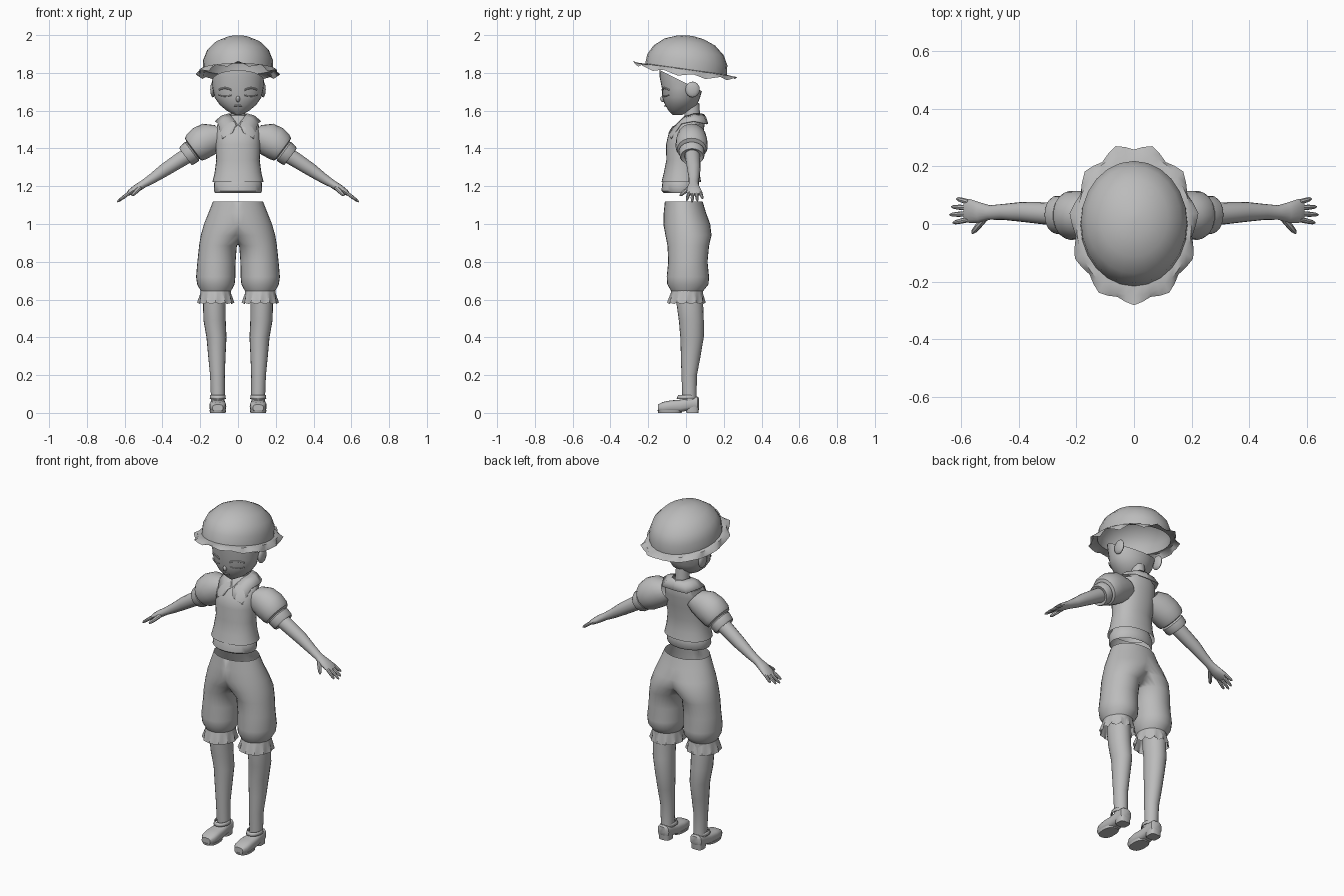
import bpy
import bmesh
from math import cos, sin, pi, radians
from mathutils import Vector, Matrix

if "Cube" in bpy.data.objects:
    bpy.data.objects.remove(bpy.data.objects["Cube"], do_unlink=True)

grey = bpy.data.materials.new("plain grey")
grey.use_nodes = True
colour = (.5, .5, .5, 1)
grey.diffuse_color = colour
grey.node_tree.nodes["Principled BSDF"].inputs["Base Color"].default_value = colour

UP, SIDE, FRONT = Vector((0, 0, 1)), Vector((1, 0, 0)), Vector((0, -1, 0))


def finish(name, bm, mirror=False, thickness=0, angle=40):
    """Turn a bmesh into a shaded, coloured and optionally mirrored object."""
    bmesh.ops.recalc_face_normals(bm, faces=bm.faces[:])
    mesh = bpy.data.meshes.new(name)
    bm.to_mesh(mesh)
    bm.free()
    mesh.materials.append(grey)
    mesh.shade_smooth()
    mesh.set_sharp_from_angle(angle=radians(angle))
    obj = bpy.data.objects.new(name, mesh)
    bpy.context.scene.collection.objects.link(obj)
    if thickness:
        solid = obj.modifiers.new("thickness", "SOLIDIFY")
        solid.thickness = thickness
    if mirror:
        flip = obj.modifiers.new("mirror", "MIRROR")
        flip.merge_threshold = .001
    return obj


def skin(bm, rows, closed=True):
    """Join neighbouring rows of points with quads."""
    verts = [[bm.verts.new(p) for p in row] for row in rows]
    for low, high in zip(verts, verts[1:]):
        count = len(low)
        for i in range(count if closed else count - 1):
            j = (i + 1) % count
            bm.faces.new((low[i], low[j], high[j], high[i]))
    return verts


def loft(stations, axis=None, sides=20, caps=(False, False), power=1, ruffle=None):
    """Loft ellipses (x, y, z, radius a, radius b) along one axis."""
    bm = bmesh.new()
    if axis is None:
        axis = (Vector(stations[-1][:3]) - Vector(stations[0][:3])).normalized()
    reference = SIDE if abs(axis.y) > .9 else Vector((0, 1, 0))
    u = axis.cross(reference).normalized()
    v = u.cross(axis)

    def bend(value):
        return abs(value) ** power * (1 if value > 0 else -1)

    rows = []
    for index, (x, y, z, a, b) in enumerate(stations):
        row = []
        for i in range(sides):
            t = 2 * pi * i / sides
            point = Vector((x, y, z)) + u * a * bend(cos(t)) + v * b * bend(sin(t))
            if ruffle and index == len(stations) - 1:
                point += ruffle(t)
            row.append(point)
        rows.append(row)
    verts = skin(bm, rows)
    for wanted, ring in zip(caps, (verts[0], verts[-1])):
        if wanted:
            bm.faces.new(ring)
    return bm


def cut(bm, point, normal):
    """Remove everything behind a plane."""
    geometry = bm.verts[:] + bm.edges[:] + bm.faces[:]
    bmesh.ops.bisect_plane(bm, geom=geometry, plane_co=point, plane_no=normal, clear_inner=True)
    return bm


def blob(name, centre, scale, mirror=False):
    bm = bmesh.new()
    bmesh.ops.create_uvsphere(bm, u_segments=12, v_segments=8, radius=1)
    bmesh.ops.transform(bm, verts=bm.verts[:], matrix=Matrix.LocRotScale(centre, None, scale))
    return finish(name, bm, mirror)


# Hat: open dome with a wavy brim, tipped toward the back
def brim_wave(t):
    wave = sin(11 * t)
    return Vector((-cos(t), sin(t), 0)) * .011 * wave + UP * (.009 * wave - .025 * abs(cos(t)))


dome = loft([(0, 0, 0, .186, .218), (0, 0, .05, .184, .214), (0, 0, .1, .164, .188),
             (0, 0, .145, .118, .135), (0, 0, .17, .06, .07), (0, 0, .178, .012, .014)],
            UP, 24, (False, True))
brim = loft([(0, 0, 0, .184, .216), (0, 0, -.003, .2, .25), (0, 0, -.006, .215, .274)],
            UP, 44, ruffle=brim_wave)
for name, bm in (("hat_dome", dome), ("hat_brim", brim)):
    hat = finish(name, bm)
    hat.matrix_world = Matrix.Translation((0, 0, 1.82)) @ Matrix.Rotation(radians(-8), 4, "X")

# Head: face shell with an open, sloping top
head = loft([(0, -.045, 1.578, .018, .025), (0, -.036, 1.6, .06, .056), (0, -.026, 1.63, .096, .085),
             (0, -.025, 1.67, .124, .1), (0, -.02, 1.72, .135, .108), (0, -.02, 1.78, .14, .12),
             (0, -.02, 1.85, .138, .118)], UP, 28, (True, False))
finish("head", cut(head, (0, -.14, 1.815), (0, -.5, -1)))
blob("nose", (0, -.121, 1.662), (.011, .016, .016))
blob("ear", (.133, .035, 1.712), (.014, .038, .042), True)
finish("neck", loft([(0, .035, 1.54, .04, .042), (0, .03, 1.64, .036, .04)], UP, 16))

# Face lines: lids, lower lashes, brows and mouth
for name, z, bow, radius in (("upper_lid", 1.71, .01, .005), ("lower_lid", 1.682, -.006, .003),
                             ("brow", 1.752, .012, .004)):
    line = []
    for step in range(5):
        x = .035 + .017 * step
        y = -.021 - .108 * (1 - (x / .134) ** 2) ** .5
        line.append((x, y, z + bow * sin(pi * step / 4), radius, radius))
    finish(name, loft(line, SIDE, 6, (True, True)), True)
finish("mouth", loft([(-.02, -.107, 1.626, .003, .005), (0, -.111, 1.625, .004, .005),
                      (.02, -.107, 1.626, .003, .005)], SIDE, 6, (True, True)))

# Upper body: undershirt band and fitted vest
finish("undershirt", loft([(0, -.028, 1.165, .122, .09), (0, -.03, 1.175, .127, .1),
                           (0, -.028, 1.215, .128, .098), (0, -.025, 1.25, .11, .085)], UP, 24))
finish("vest", loft([(0, -.025, 1.222, .136, .105), (0, -.023, 1.27, .124, .095),
                     (0, -.018, 1.34, .115, .086), (0, -.01, 1.42, .12, .096),
                     (0, 0, 1.48, .118, .092), (0, .025, 1.53, .108, .074),
                     (0, .038, 1.575, .045, .045)], UP, 28, power=.9))

# Pointed collar, one half mirrored
inner = [(.003, -.055, 1.525), (.015, -.035, 1.545), (.035, -.005, 1.57), (.05, .04, 1.585),
         (.035, .082, 1.585), (0, .095, 1.582)]
outer = [(.03, -.092, 1.485), (.085, -.08, 1.452), (.105, -.025, 1.532), (.122, .04, 1.545),
         (.08, .112, 1.53), (0, .118, 1.53)]
middle = [(Vector(a) + Vector(b)) / 2 + UP * .01 for a, b in zip(inner, outer)]
collar = bmesh.new()
skin(collar, [inner, middle, outer], closed=False)
finish("collar", collar, True, .004)

# Arms: puffed sleeve, cuff, arm with palm, then fingers
slope = Vector((.8, 0, -.6))
finish("sleeve", loft([(.085, .03, 1.475, .06, .06), (.135, .03, 1.462, .086, .076),
                       (.185, .03, 1.435, .09, .084), (.222, .03, 1.408, .083, .085),
                       (.236, .03, 1.395, .074, .077), (.24, .03, 1.39, .054, .055)],
                      slope, 20), True)
finish("cuff", loft([(.236, .03, 1.392, .052, .055), (.244, .03, 1.384, .063, .068),
                     (.27, .032, 1.363, .06, .066), (.278, .032, 1.356, .054, .06),
                     (.274, .032, 1.36, .04, .04)], slope, 20), True)
finish("arm", loft([(.23, .033, 1.385, .042, .042), (.3, .036, 1.343, .04, .039),
                    (.385, .042, 1.288, .035, .035), (.45, .042, 1.243, .027, .028),
                    (.5, .04, 1.212, .021, .025), (.535, .04, 1.19, .021, .035),
                    (.57, .045, 1.168, .016, .042), (.588, .047, 1.156, .008, .036)],
                   slope, 16, (False, True)), True)


def finger(name, base, tip, radius):
    start, end = Vector(base), Vector(tip)
    points = [(*start.lerp(end, f), radius * k, radius * k)
              for f, k in ((0, 1), (.5, .95), (.85, .75), (1, .3))]
    finish(name, loft(points, sides=8, caps=(True, True)), True)


for number, (name, reach) in enumerate((("index", .055), ("middle", .066), ("ring", .06), ("little", .042))):
    y = .016 + .02 * number
    finger(name + "_finger", (.574, y, 1.166), (.574 + reach, y + .008 * (number - 1.5), 1.166 - .75 * reach), .0095)
finger("thumb", (.52, .018, 1.192), (.562, -.032, 1.15), .012)

# Breeches: one leg cut at the centre plane and mirrored, open at the waist
breeches = loft([(0, -.012, 1.12, .132, .1), (0, -.006, 1.06, .156, .112), (.02, .004, 1, .16, .124),
                 (.07, .013, .94, .127, .122), (.106, .012, .885, .1, .11), (.114, .01, .8, .101, .104),
                 (.118, .01, .72, .104, .112), (.117, .01, .68, .099, .109),
                 (.117, .006, .645, .08, .085)], UP, 28)
finish("breeches", cut(breeches, (0, 0, 0), SIDE), True, angle=60)


def frill_wave(t):
    return Vector((-cos(t), sin(t), 0)) * .007 * cos(12 * t) + UP * .004 * cos(12 * t)


# Knee frills, stockings and shoes
finish("knee_frill", loft([(.118, .006, .66, .078, .08), (.118, .004, .63, .082, .086),
                           (.118, .002, .58, .092, .096)], UP, 48, ruffle=frill_wave), True)
finish("stocking", loft([(.125, .02, .66, .06, .07), (.125, .021, .57, .06, .07),
                         (.124, .028, .49, .059, .066), (.114, .032, .4, .053, .062),
                         (.112, .025, .3, .046, .052), (.109, .017, .2, .039, .041),
                         (.107, .018, .1, .037, .038), (.107, .02, .04, .036, .038)], UP, 20), True)
finish("shoe", loft([(.107, .07, .055, .024, .022), (.107, .06, .052, .034, .036),
                     (.107, .015, .046, .033, .039), (.107, -.03, .037, .033, .042),
                     (.107, -.08, .035, .031, .045), (.107, -.125, .03, .027, .042),
                     (.107, -.148, .026, .018, .028)], FRONT, 20, (True, True), .7), True)
finish("heel", loft([(.107, .034, 0, .034, .032), (.107, .034, .04, .036, .036)],
                    UP, 16, (True, True), .6), True)
finish("sole", loft([(.107, -.085, 0, .041, .062), (.107, -.085, .014, .044, .066)],
                    UP, 20, (True, True), .8), True)
finish("ankle_strap", loft([(.107, .004, .074, .043, .054), (.107, .006, .094, .04, .048)],
                           UP, 20), True, .005)
